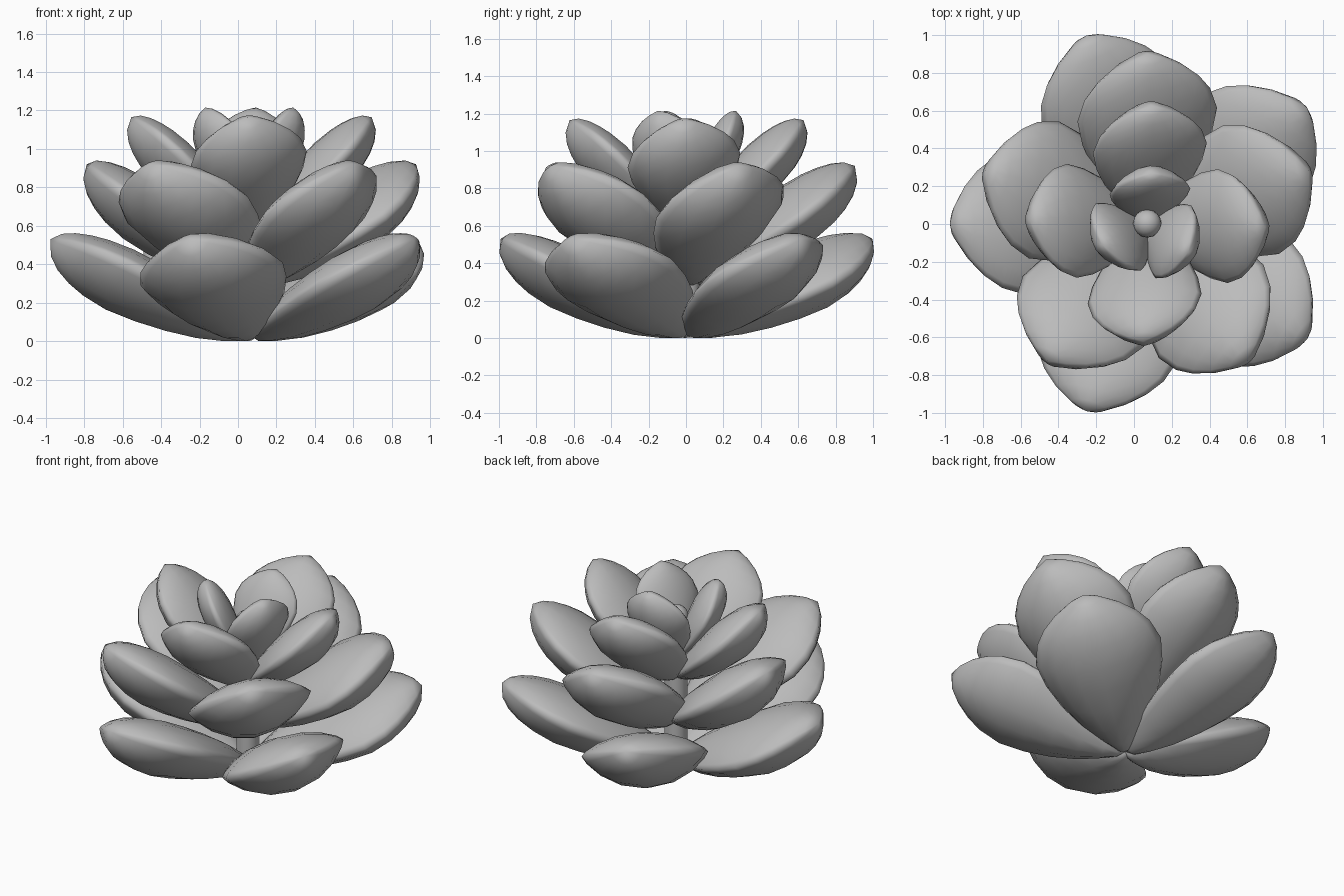
import bpy, bmesh, math
from mathutils import Matrix

cube = bpy.data.objects.get("Cube")
if cube:
    bpy.data.objects.remove(cube, do_unlink=True)

grey = bpy.data.materials.new("leaf_grey")
grey.use_nodes = True
colour = (0.5, 0.5, 0.5, 1)
grey.diffuse_color = colour
grey.node_tree.nodes["Principled BSDF"].inputs["Base Color"].default_value = colour

AXIS_X, AXIS_Y = 0.07, 0.003
ROLL = math.radians(10)

# Leaf outline: position along the leaf, relative half width
OUTLINE = [(0.03, 0.13), (0.1, 0.3), (0.22, 0.56), (0.36, 0.78), (0.5, 0.93),
           (0.64, 1.0), (0.76, 0.9), (0.84, 0.74), (0.91, 0.52), (0.965, 0.26)]
ACROSS = 8


def finish(name, bm, angle):
    bmesh.ops.recalc_face_normals(bm, faces=bm.faces)
    mesh = bpy.data.meshes.new(name)
    bm.to_mesh(mesh)
    bm.free()
    mesh.materials.append(grey)
    obj = bpy.data.objects.new(name, mesh)
    bpy.context.collection.objects.link(obj)
    bpy.ops.object.select_all(action='DESELECT')
    obj.select_set(True)
    bpy.context.view_layer.objects.active = obj
    bpy.ops.object.shade_smooth_by_angle(angle=math.radians(angle))
    return obj


def leaf(name, length, half, matrix):
    """Plump leaf: puffed upper face, deeper rounded belly, narrow rim."""
    bm = bmesh.new()
    base = bm.verts.new((0, 0, 0))
    tip = bm.verts.new((length, 0, 0))
    rings = []
    for t, w in OUTLINE:
        plump = half * w ** 0.7
        ring = []
        for side, depth in ((1, 0.34), (-1, 0.54)):
            for i in range(ACROSS):
                s = side * math.cos(math.pi * i / ACROSS)
                z = side * depth * plump * max(0, 1 - s * s) ** 0.8
                ring.append(bm.verts.new((t * length, s * half * w, z)))
        rings.append(ring)
    count = 2 * ACROSS
    for i in range(count):
        j = (i + 1) % count
        bm.faces.new((base, rings[0][i], rings[0][j]))
        bm.faces.new((tip, rings[-1][j], rings[-1][i]))
        for a, b in zip(rings, rings[1:]):
            bm.faces.new((a[i], b[i], b[j], a[j]))
    bm.transform(matrix)
    return finish(name, bm, 80)


# Whorls: name, count, first angle, tip radius, tip height, base height, half width
WHORLS = [("outer_leaf", 5, 36, 1.045, 0.53, 0.03, 0.385),
          ("middle_leaf", 5, 18, 0.9, 0.92, 0.3, 0.375),
          ("inner_leaf", 4, -2, 0.625, 1.165, 0.57, 0.305),
          ("heart_leaf", 3, 85, 0.265, 1.215, 0.68, 0.215)]

for name, count, start, radius, top, bottom, half in WHORLS:
    rise = top - bottom
    pitch = math.atan2(rise, radius)
    for k in range(count):
        turn = math.radians(start + 360 * k / count)
        matrix = (Matrix.Translation((AXIS_X, AXIS_Y, bottom))
                  @ Matrix.Rotation(turn, 4, 'Z')
                  @ Matrix.Rotation(-pitch, 4, 'Y')
                  @ Matrix.Rotation(ROLL, 4, 'X'))
        leaf(f"{name}_{k + 1}", math.hypot(radius, rise), half, matrix)

# Central stem
bm = bmesh.new()
bmesh.ops.create_cone(bm, cap_ends=True, segments=16, radius1=0.07, radius2=0.07,
                      depth=0.9, matrix=Matrix.Translation((AXIS_X, AXIS_Y, 0.5)))
finish("stem", bm, 40)

# Round bud on top of the stem
bm = bmesh.new()
bmesh.ops.create_uvsphere(bm, u_segments=16, v_segments=10, radius=0.075,
                          matrix=Matrix.Translation((AXIS_X, AXIS_Y, 0.96)))
finish("bud", bm, 60)
